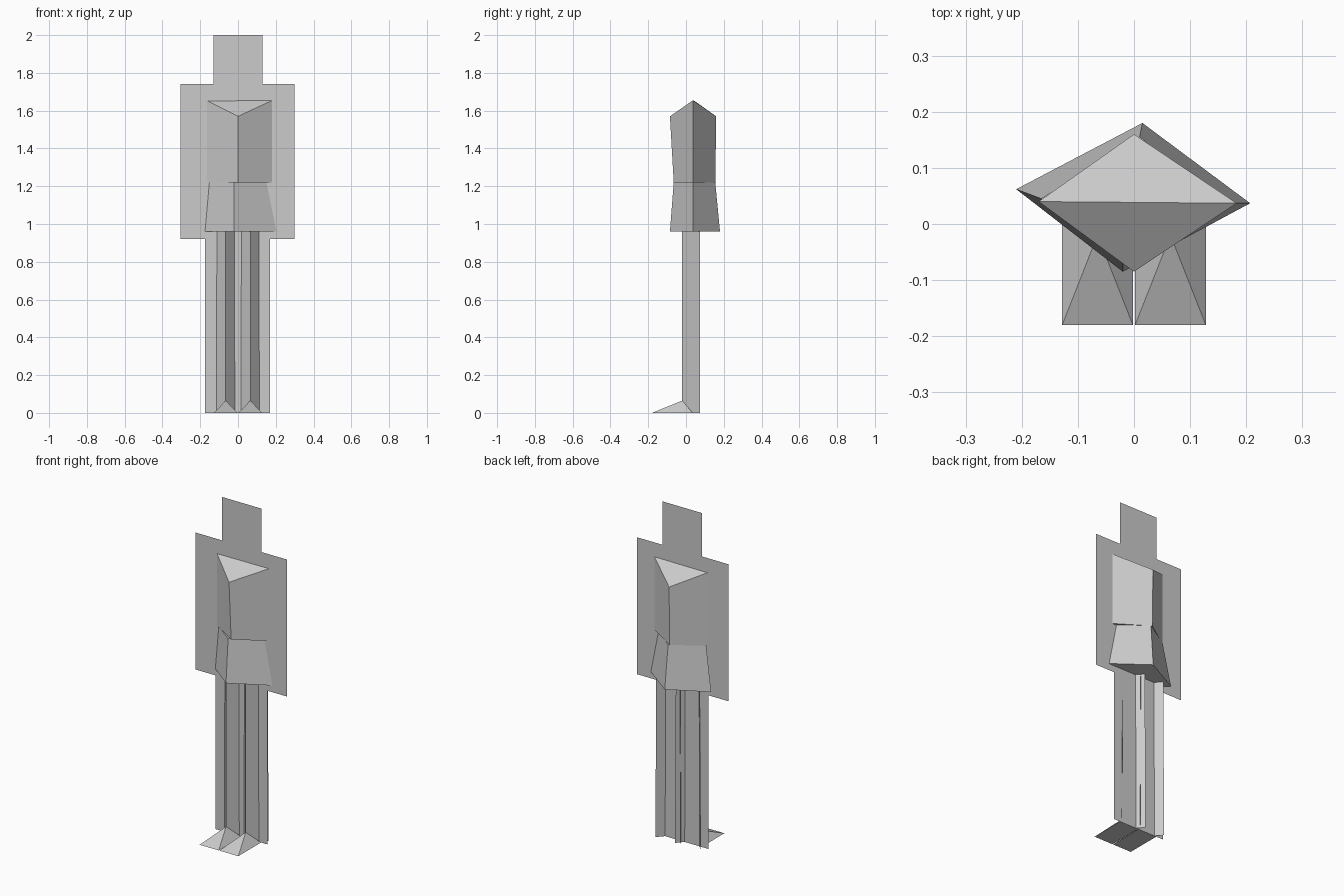
import bpy

if "Cube" in bpy.data.objects:
    bpy.data.objects.remove(bpy.data.objects["Cube"])

PLANE_Y = 0.035


def make(name, verts, faces):
    mesh = bpy.data.meshes.new(name)
    mesh.from_pydata(verts, [], faces)
    mesh.update()
    obj = bpy.data.objects.new(name, mesh)
    bpy.context.collection.objects.link(obj)
    return obj


def ring(left, front, right, back, z):
    """Four corners of a diamond section, each given as (x, y)."""
    return [(x, y, z) for x, y in (left, front, right, back)]


SIDES = [(i, (i + 1) % 4, 4 + (i + 1) % 4, 4 + i) for i in range(4)]

# Flat cut-out silhouette: head, body and legs in one outline
outline = [(-0.175, 0), (0.17, 0), (0.17, 0.92), (0.30, 0.92), (0.30, 1.74),
           (0.13, 1.74), (0.13, 2.0), (-0.13, 2.0), (-0.13, 1.74),
           (-0.305, 1.74), (-0.305, 0.92), (-0.175, 0.92)]
make("silhouette_panel", [(x, PLANE_Y, z) for x, z in outline],
     [tuple(range(len(outline)))])

# Torso: diamond prism with a ridged top (side corners higher)
torso = ring((-0.17, 0.04), (0, -0.065), (0.183, 0.037), (0, 0.155), 1.22)
torso += [(-0.17, 0.04, 1.655), (0, -0.085, 1.57),
          (0.183, 0.037, 1.655), (0, 0.16, 1.57)]
make("torso", torso, SIDES + [(3, 2, 1, 0), (4, 5, 6), (4, 6, 7)])

# Hips: flared diamond, closed underneath
hips = ring((-0.21, 0.062), (-0.02, -0.085), (0.207, 0.037), (0.015, 0.18), 0.96)
hips += ring((-0.165, 0.045), (-0.02, -0.065), (0.155, 0.037), (0.01, 0.155), 1.22)
make("hips", hips, SIDES + [(3, 2, 1, 0)])

for side, s in (("left", -1), ("right", 1)):
    cx = 0.065 * s

    # Leg: open V of two panels that pass through the silhouette
    leg = [(cx + dx, y, z) for z, w in ((0, 0.085), (0.96, 0.08))
           for dx, y in ((-w, 0.075), (0, -0.02), (w, 0.075))]
    make(side + "_leg", leg, [(0, 1, 4, 3), (1, 2, 5, 4)])

    # Foot: ridged wedge rising to the shin
    w = 0.063
    foot = [(cx - w, -0.18, 0), (cx, -0.18, 0), (cx + w, -0.18, 0),
            (cx + w, PLANE_Y, 0), (cx - w, PLANE_Y, 0), (cx, -0.02, 0.065)]
    make(side + "_foot", foot,
         [(0, 1, 5), (0, 5, 4), (1, 2, 5), (2, 3, 5), (4, 3, 2, 1, 0)])
